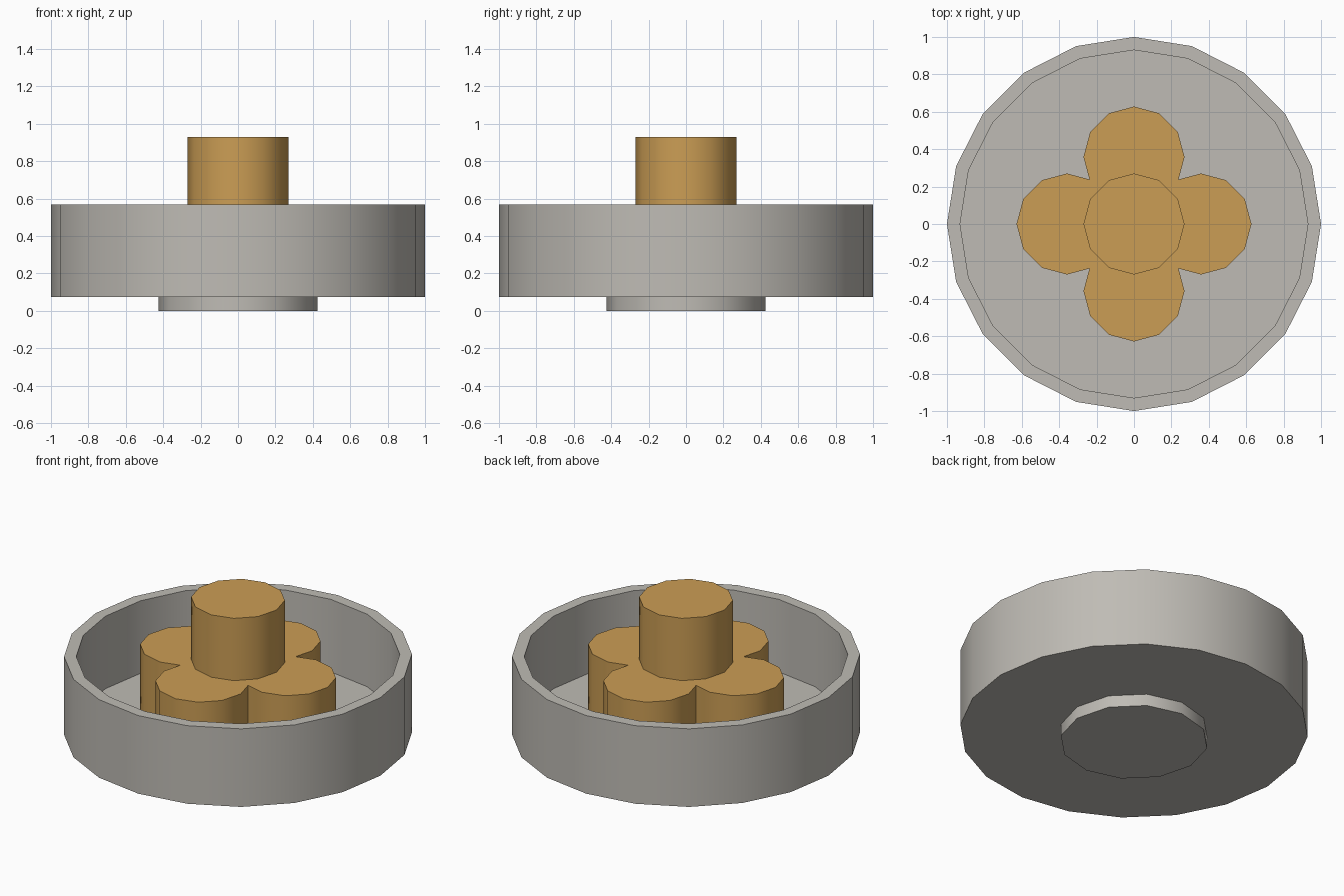
import bpy, bmesh
from math import sin, cos, pi, radians

if "Cube" in bpy.data.objects:
    bpy.data.objects.remove(bpy.data.objects["Cube"])


def material(name, color):
    mat = bpy.data.materials.new(name)
    mat.use_nodes = True
    mat.diffuse_color = color
    mat.node_tree.nodes["Principled BSDF"].inputs["Base Color"].default_value = color
    return mat


grey = material("warm_grey", (0.52, 0.50, 0.46, 1))
orange = material("tan_orange", (0.60, 0.34, 0.09, 1))


def ring(radius, sides):
    return [(radius * sin(2 * pi * i / sides), radius * cos(2 * pi * i / sides)) for i in range(sides)]


def loft(name, sections, mat):
    """Join (outline, z) sections into a closed solid, capping both ends."""
    bm = bmesh.new()
    loops = [[bm.verts.new((x, y, z)) for x, y in outline] for outline, z in sections]
    for low, high in zip(loops, loops[1:]):
        for i in range(len(low)):
            bm.faces.new((low[i - 1], low[i], high[i], high[i - 1]))
    bm.faces.new(loops[0])
    bm.faces.new(loops[-1])
    bmesh.ops.recalc_face_normals(bm, faces=bm.faces)
    mesh = bpy.data.meshes.new(name)
    bm.to_mesh(mesh)
    bm.free()
    mesh.materials.append(mat)
    obj = bpy.data.objects.new(name, mesh)
    bpy.context.collection.objects.link(obj)
    bpy.ops.object.select_all(action="DESELECT")
    obj.select_set(True)
    bpy.context.view_layer.objects.active = obj
    bpy.ops.object.shade_smooth_by_angle(angle=radians(32))
    return obj


BASE_Z, FLOOR_Z, RIM_Z = 0.075, 0.11, 0.57
LOBE_Z, KNOB_Z = 0.535, 0.93
LOBE_R, LOBE_OFFSET, NOTCH = 0.27, 0.358, 0.238

# Foot disc under the bowl
loft("foot", [(ring(0.426, 12), 0), (ring(0.426, 12), BASE_Z)], grey)

# Hollow bowl: outer wall, rim, inner wall, floor
outer, inner = ring(1, 20), ring(0.93, 20)
loft("bowl", [(outer, BASE_Z), (outer, RIM_Z), (inner, RIM_Z), (inner, FLOOR_Z)], grey)

# Four-lobed handle base: half circles joined at diagonal notches
clover = []
for quarter in range(4):
    turn = quarter * pi / 2
    arc = [(LOBE_OFFSET + LOBE_R * cos(a), LOBE_R * sin(a)) for a in (i * pi / 6 for i in range(-3, 4))]
    for x, y in arc + [(NOTCH, NOTCH)]:
        clover.append((x * cos(turn) - y * sin(turn), x * sin(turn) + y * cos(turn)))
loft("clover_handle", [(clover, FLOOR_Z), (clover, LOBE_Z)], orange)

# Central knob
knob = ring(LOBE_R, 12)
loft("centre_knob", [(knob, LOBE_Z), (knob, KNOB_Z)], orange)
